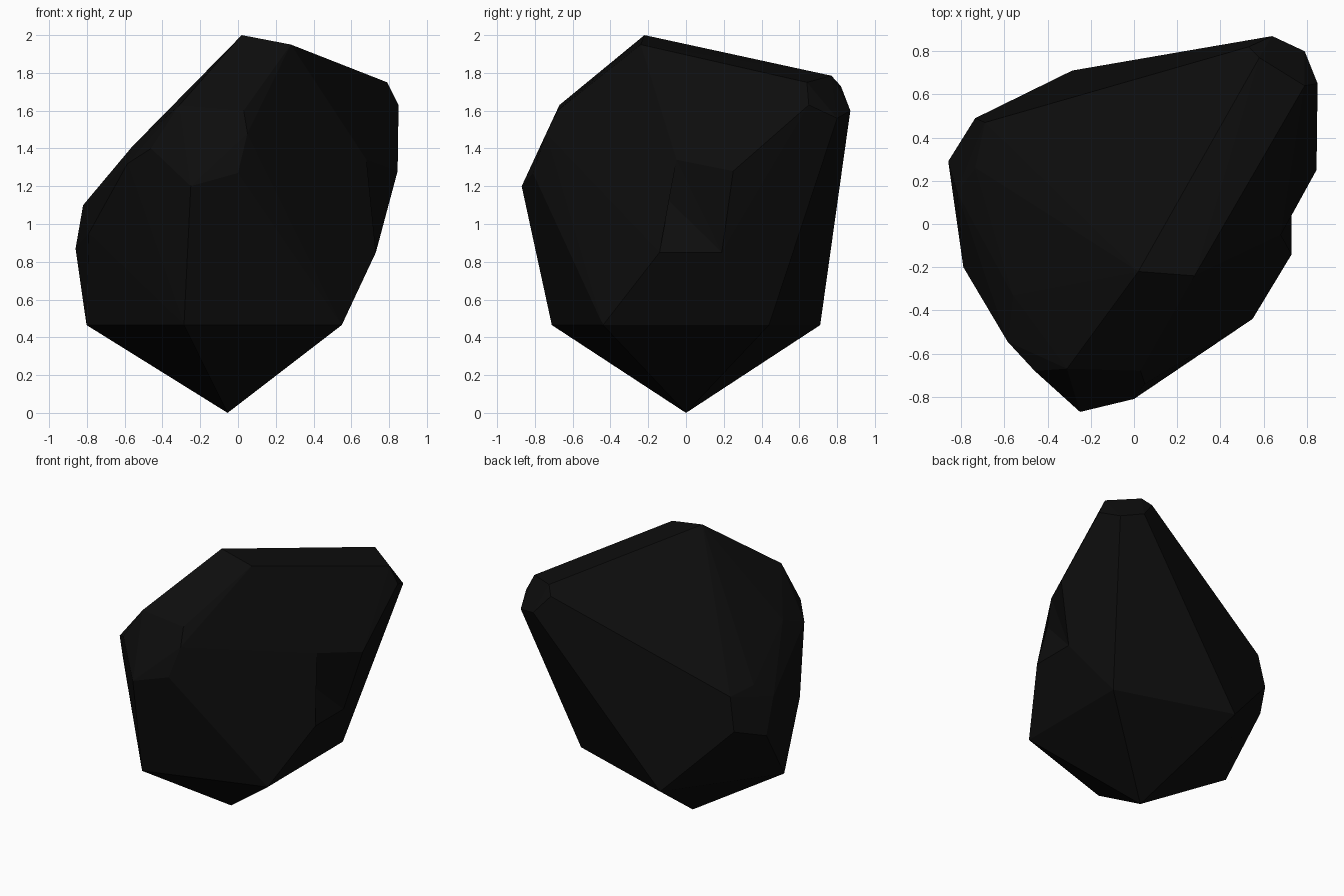
import bpy
import bmesh
from math import cos, sin, tau

cube = bpy.data.objects.get("Cube")
if cube:
    bpy.data.objects.remove(cube, do_unlink=True)


def make_material(name, colour):
    material = bpy.data.materials.new(name)
    material.use_nodes = True
    material.diffuse_color = colour
    shader = material.node_tree.nodes["Principled BSDF"]
    shader.inputs["Base Color"].default_value = colour
    shader.inputs["Roughness"].default_value = 0.9
    return material


# Lower half: a pointed base with a regular five-sided ring above it
tip = (-0.055, 0, 0)
ring_radius, ring_height = 0.747, 0.465
lower_ring = [
    (tip[0] + ring_radius * cos(tau * (i + 0.5) / 5),
     ring_radius * sin(tau * (i + 0.5) / 5),
     ring_height)
    for i in range(5)
]

# Upper half: every corner is chipped off into a small facet
peak_chip = [(0.02, -0.22, 2), (0.28, -0.24, 1.95)]
back_chip = [
    (0.58, 0.77, 1.785), (0.79, 0.64, 1.75), (0.85, 0.65, 1.63),
    (0.79, 0.8, 1.56), (0.64, 0.87, 1.6), (0.53, 0.82, 1.73),
]
back_left_chip = [
    (-0.86, 0.29, 0.87), (-0.735, 0.49, 0.94), (-0.69, 0.47, 1.18),
    (-0.735, 0.26, 1.2), (-0.82, 0.15, 1.1),
]
front_left_chip = [
    (-0.31, -0.67, 1.63), (-0.46, -0.68, 1.4), (-0.585, -0.545, 1.32),
    (-0.56, -0.33, 1.41), (-0.615, -0.46, 1.1), (-0.79, -0.2, 0.95),
]
front_chip = [
    (-0.25, -0.87, 1.2), (0, -0.81, 1.27), (0.05, -0.74, 1.48),
    (0.03, -0.68, 1.6),
]
# This chip is hollow: its first corner is the hinge of the fold
side_chip = [
    (0.73, 0.19, 0.85), (0.73, -0.14, 0.85), (0.63, -0.15, 1.18),
    (0.68, -0.05, 1.34), (0.845, 0.25, 1.28),
]

bm = bmesh.new()
for group in ([tip], lower_ring, peak_chip, back_chip, back_left_chip,
              front_left_chip, front_chip):
    for point in group:
        bm.verts.new(point)
hollow = [bm.verts.new(point) for point in side_chip]

# Wrap the corners in flat facets
bmesh.ops.convex_hull(bm, input=bm.verts[:], use_existing_faces=False)
loose = [v for v in bm.verts if not v.link_faces and v not in hollow]
bmesh.ops.delete(bm, geom=loose, context='VERTS')

# Fold the side chip inwards
flat_cover = [f for f in bm.faces if all(v in hollow for v in f.verts)]
bmesh.ops.delete(bm, geom=flat_cover, context='FACES_ONLY')
bare = [e for e in bm.edges if not e.link_faces]
bmesh.ops.delete(bm, geom=bare, context='EDGES')
hollow = [v for v in hollow if v.is_valid]
for a, b in zip(hollow[1:], hollow[2:]):
    bm.faces.new((hollow[0], a, b))
gaps = [e for e in bm.edges if e.is_boundary]
if gaps:
    bmesh.ops.holes_fill(bm, edges=gaps, sides=0)
bmesh.ops.recalc_face_normals(bm, faces=bm.faces[:])

mesh = bpy.data.meshes.new("rock")
bm.to_mesh(mesh)
bm.free()
mesh.materials.append(make_material("coal black", (0.004, 0.004, 0.004, 1)))
rock = bpy.data.objects.new("rock", mesh)
bpy.context.collection.objects.link(rock)
